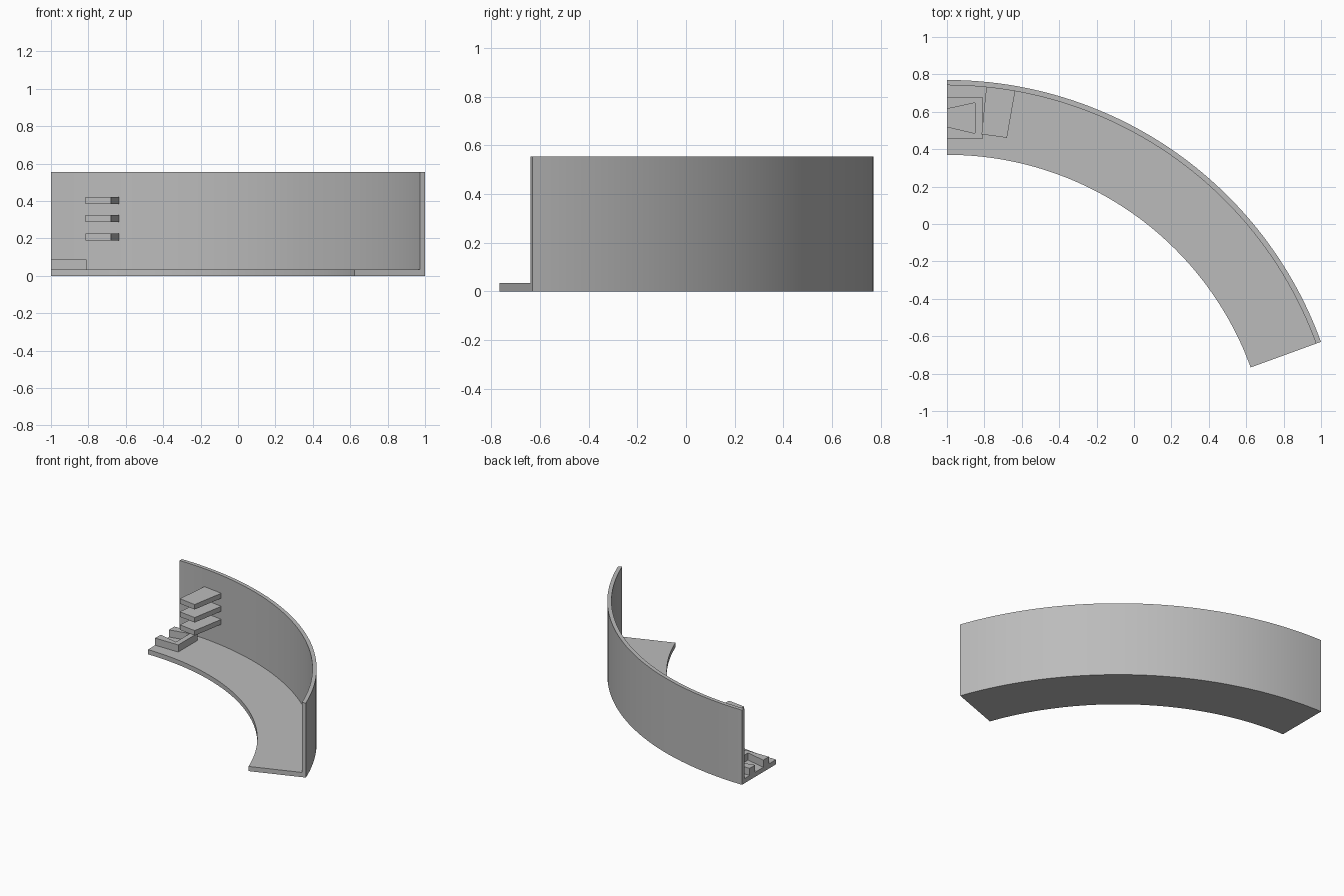
import bpy
import bmesh
from math import sin, cos, radians

# Remove the default cube
cube = bpy.data.objects.get("Cube")
if cube:
    bpy.data.objects.remove(cube, do_unlink=True)

CX, CY = -1.0, -1.358          # centre of the arc
R_IN, R_WALL, R_OUT = 1.728, 2.10, 2.128
SWEEP = 70
FLOOR, TOP = 0.035, 0.555

grey = bpy.data.materials.new("plain grey")
grey.use_nodes = True
colour = (0.5, 0.5, 0.5, 1)
grey.diffuse_color = colour
grey.node_tree.nodes["Principled BSDF"].inputs["Base Color"].default_value = colour


def polar(r, deg):
    """Point on the arc, measured clockwise from the +y direction."""
    return CX + r * sin(radians(deg)), CY + r * cos(radians(deg))


def finish(name, bm):
    bmesh.ops.recalc_face_normals(bm, faces=bm.faces)
    mesh = bpy.data.meshes.new(name)
    bm.to_mesh(mesh)
    bm.free()
    mesh.materials.append(grey)
    obj = bpy.data.objects.new(name, mesh)
    bpy.context.collection.objects.link(obj)
    return obj


def prism(name, outline, z0, z1):
    """Extrude a flat outline upward."""
    bm = bmesh.new()
    face = bm.faces.new([bm.verts.new((x, y, z0)) for x, y in outline])
    up = bmesh.ops.extrude_face_region(bm, geom=[face], use_keep_orig=True)
    verts = [v for v in up["geom"] if isinstance(v, bmesh.types.BMVert)]
    bmesh.ops.translate(bm, verts=verts, vec=(0, 0, z1 - z0))
    return finish(name, bm)


def arc_sweep(name, profile, steps):
    """Sweep an (r, z) profile along the arc and cap both ends."""
    bm = bmesh.new()
    rings = []
    for i in range(steps + 1):
        ring = []
        for r, z in profile:
            x, y = polar(r, SWEEP * i / steps)
            ring.append(bm.verts.new((x, y, z)))
        rings.append(ring)
    n = len(profile)
    for a, b in zip(rings, rings[1:]):
        for j in range(n):
            k = (j + 1) % n
            bm.faces.new((a[j], a[k], b[k], b[j]))
    bm.faces.new(rings[0])
    bm.faces.new(rings[-1])
    return finish(name, bm)


# Curved floor and back wall, one L-shaped section
shell = arc_sweep("floor_and_wall", [
    (R_IN, 0), (R_OUT, 0), (R_OUT, TOP),
    (R_WALL, TOP), (R_WALL, FLOOR), (R_IN, FLOOR)], 56)
bpy.context.view_layer.objects.active = shell
shell.select_set(True)
bpy.ops.object.shade_smooth_by_angle(angle=radians(30))

# Three wall shelves, each a wedge reaching the wall
wedge = [polar(1.847, 5.75), polar(1.847, 10)]
wedge += [polar(R_WALL + 0.002, a) for a in (10, 8.6, 7.2, 5.75)]
for name, z in (("lower", 0.19), ("middle", 0.287), ("upper", 0.384)):
    prism(name + "_shelf", wedge, z, z + 0.037)

# Low counter around a flared recess that opens at the end
counter = [(-1, 0.455), (-0.81, 0.455), (-0.81, 0.68), (-1, 0.68),
           (-1, 0.615), (-0.85, 0.648), (-0.85, 0.485), (-1, 0.52)]
prism("counter", counter, FLOOR, 0.088)
